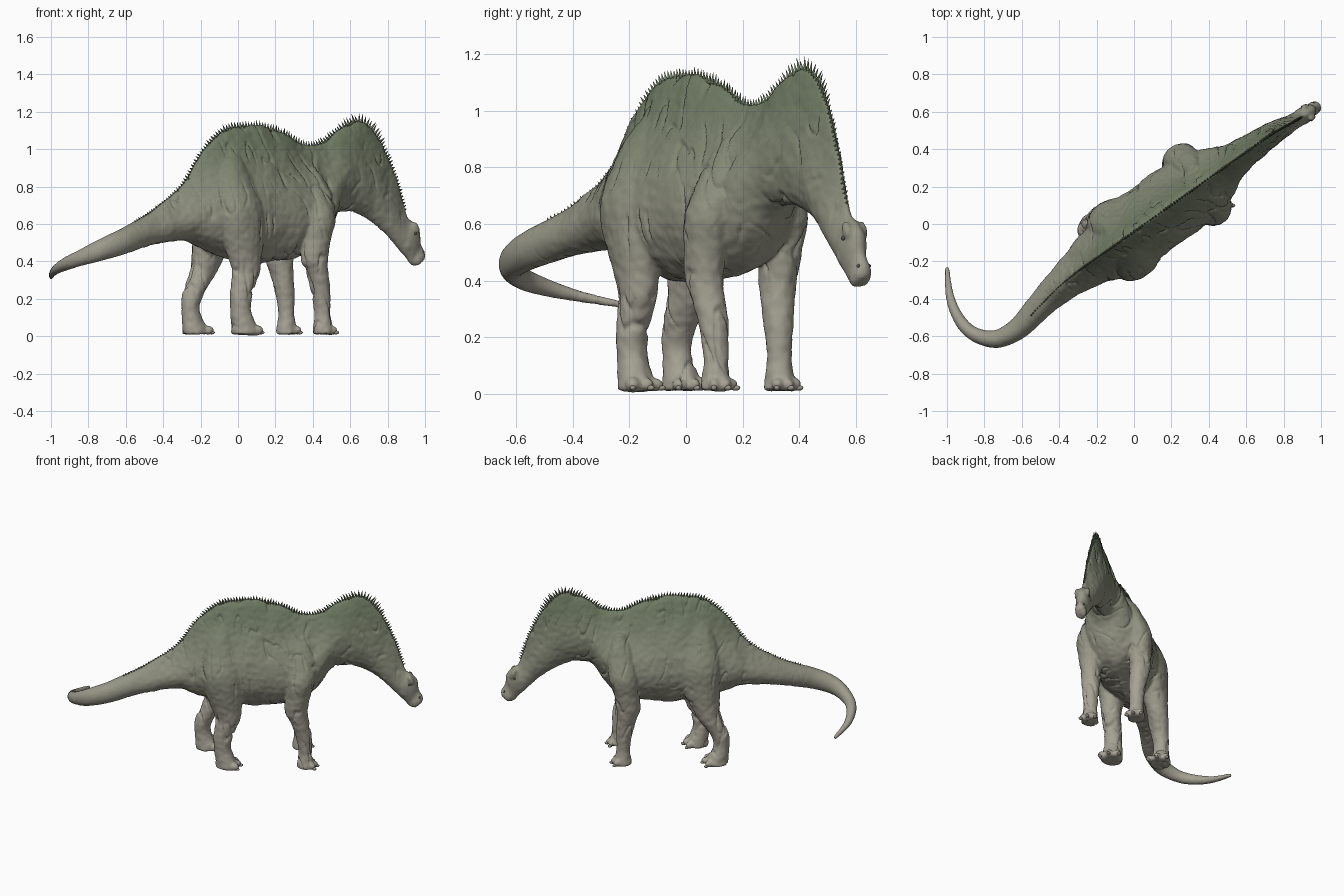
import bpy, bmesh, math, random
from mathutils import Vector, noise

if "Cube" in bpy.data.objects:
    bpy.data.objects.remove(bpy.data.objects["Cube"])

random.seed(4)
FWD = Vector((0.815, 0.58, 0))      # direction the animal walks
SIDE = Vector((-0.58, 0.815, 0))    # towards its left flank

# Skin materials graded from pale underside to green back
LEVELS = 14
LOW, HIGH = (0.38, 0.36, 0.295), (0.16, 0.195, 0.125)


def material(name, rgb):
    m = bpy.data.materials.new(name)
    m.diffuse_color = (*rgb, 1)
    m.use_nodes = True
    m.node_tree.nodes["Principled BSDF"].inputs["Base Color"].default_value = m.diffuse_color
    return m


skin = [material(f"skin_{i}", [a + (b - a) * i / (LEVELS - 1) for a, b in zip(LOW, HIGH)])
        for i in range(LEVELS)]
dark = material("dark", (0.1, 0.1, 0.08))
claw = material("claw", (0.32, 0.3, 0.25))
spine_mat = material("spine", (0.11, 0.14, 0.08))


def finish(bm, name, mats, smooth=True):
    bmesh.ops.recalc_face_normals(bm, faces=bm.faces)
    me = bpy.data.meshes.new(name)
    bm.to_mesh(me)
    bm.free()
    ob = bpy.data.objects.new(name, me)
    bpy.context.collection.objects.link(ob)
    for m in mats:
        me.materials.append(m)
    for p in me.polygons:
        p.use_smooth = smooth
    return ob


def spline(rows, steps):
    """Catmull-Rom through tuples of numbers."""
    out = []
    for i in range(len(rows) - 1):
        p = [rows[max(0, min(len(rows) - 1, i + k))] for k in (-1, 0, 1, 2)]
        for j in range(steps):
            t = j / steps
            out.append([0.5 * (2 * b + (c - a) * t + (2 * a - 5 * b + 4 * c - d) * t * t
                               + (3 * b - a - 3 * c + d) * t ** 3) for a, b, c, d in zip(*p)])
    out.append(list(rows[-1]))
    return out


def loft(bm, rings):
    vs = [[bm.verts.new(p) for p in r] for r in rings]
    n = len(vs[0])
    for a, b in zip(vs, vs[1:]):
        for i in range(n):
            bm.faces.new((a[i], a[(i + 1) % n], b[(i + 1) % n], b[i]))
    bm.faces.new(vs[0])
    bm.faces.new(vs[-1])


def blob(bm, centre, size, along):
    rot = Vector(along).to_track_quat('X', 'Z')
    for v in bmesh.ops.create_uvsphere(bm, u_segments=14, v_segments=10, radius=1)["verts"]:
        v.co = Vector(centre) + rot @ Vector([a * b for a, b in zip(v.co, size)])


def part_blob(name, centre, size, along, mat):
    b = bmesh.new()
    blob(b, centre, size, along)
    finish(b, name, [mat])


def smoothstep(a, b, x):
    t = max(0, min(1, (x - a) / (b - a)))
    return t * t * (3 - 2 * t)


# Half width of the sail-backed section, from belly to ridge
SAIL = [(0, 0), (.04, .42), (.12, .74), (.25, .97), (.38, 1), (.5, .9), (.62, .7),
        (.75, .47), (.88, .26), (.96, .13), (1, 0)]


def sail_width(t):
    for (a, u), (b, v) in zip(SAIL, SAIL[1:]):
        if t <= b:
            return u + (v - u) * (t - a) / (b - a)
    return 0


# Tail: x, y, top z, bottom z, half width
tail = [(-1.0, -.23, .327, .303, .011), (-.985, -.38, .365, .325, .022),
        (-.94, -.50, .41, .345, .03), (-.86, -.585, .455, .37, .037),
        (-.74, -.615, .52, .40, .048), (-.62, -.56, .575, .435, .058),
        (-.52, -.455, .63, .47, .07), (-.40, -.335, .715, .50, .09)]
# Torso, neck and head: top x, top z, bottom x, bottom z, half width
trunk = [(-.3, .81, -.3, .51, .115), (-.2, .97, -.2, .47, .15), (-.1, 1.09, -.09, .42, .18),
         (0, 1.125, 0, .40, .195), (.12, 1.125, .12, .39, .195), (.25, 1.085, .24, .405, .195),
         (.36, 1.025, .36, .44, .185), (.44, 1.035, .43, .52, .155), (.52, 1.09, .48, .615, .12),
         (.6, 1.14, .52, .655, .092), (.66, 1.15, .58, .665, .08), (.73, 1.09, .65, .65, .07),
         (.79, .98, .72, .61, .06), (.84, .87, .77, .565, .052), (.88, .74, .82, .515, .045),
         (.905, .64, .855, .475, .042), (.935, .61, .875, .45, .046), (.965, .565, .90, .42, .04),
         (.972, .50, .915, .395, .03), (.992, .45, .93, .382, .036), (.992, .42, .945, .376, .031),
         (.982, .40, .96, .384, .012)]


def axis_y(x):
    return 0.71 * x - 0.04 - 0.025 * smoothstep(.7, .92, x)


rows = [(x, y, zt, x, y, zb, w) for x, y, zt, zb, w in tail]
rows += [(xt, axis_y(xt), zt, xb, axis_y(xb), zb, w) for xt, zt, xb, zb, w in trunk]
stations = spline(rows, 7)
tops = [Vector(r[:3]) for r in stations]
bots = [Vector(r[3:6]) for r in stations]
mids = [(a + b) / 2 for a, b in zip(tops, bots)]

# Trunk from tail tip to snout
N = 44
rings = []
for i, r in enumerate(stations):
    d = mids[min(i + 1, len(mids) - 1)] - mids[max(i - 1, 0)]
    side = Vector((-d.y, d.x, 0)).normalized()
    k = smoothstep(-.6, -.2, mids[i].x) * (1 - smoothstep(.85, .91, mids[i].x))
    ring = []
    for j in range(N):
        s = math.sin(2 * math.pi * j / N)
        t = (1 - math.cos(2 * math.pi * j / N)) / 2
        w = (1 - k) * abs(s) + k * sail_width(t)
        ring.append(bots[i].lerp(tops[i], t) + side * (math.copysign(1, s) * w * r[6]))
    rings.append(ring)
flesh = bmesh.new()
loft(flesh, rings)

# Legs: z, blend from hip to foot, forward swing, inward lean, fore-aft radius, side radius
hind = [(.99, 0, 0, .09, .03, .02), (.86, 0, 0, .045, .1, .065), (.69, 0, .005, 0, .13, .09),
        (.54, .15, .015, 0, .122, .09), (.43, .4, .02, 0, .095, .074), (.34, .65, .02, 0, .076, .064),
        (.23, .95, -.012, 0, .06, .056), (.14, 1, -.02, 0, .052, .05),
        (.06, 1, 0, 0, .066, .06), (.012, 1, .01, 0, .076, .066)]
fore = [(.9, 0, .04, .09, .03, .02), (.78, 0, .035, .04, .08, .055), (.64, 0, .022, -.003, .092, .074),
        (.52, 0, .002, 0, .082, .072), (.41, .1, -.015, 0, .075, .064), (.34, .35, -.008, 0, .06, .058),
        (.24, .75, 0, 0, .05, .051), (.12, 1, .002, 0, .042, .044),
        (.05, 1, .003, 0, .052, .052), (.012, 1, .006, 0, .058, .057)]


def leg(name, table, hip, foot, sgn):
    hip, foot = Vector((*hip, 0)), Vector((*foot, 0))
    rings = []
    for z, t, swing, lean, rs, rl in spline(table, 5):
        c = hip.lerp(foot, t) + FWD * swing - SIDE * sgn * lean + Vector((0, 0, z))
        rings.append([c + FWD * math.cos(a) * rs + SIDE * math.sin(a) * rl
                      for a in (2 * math.pi * j / 24 for j in range(24))])
    loft(flesh, rings)
    # Toes swell out of the foot, each with a blunt claw
    reach = table[-1][4] + table[-1][2]
    for n, ang in enumerate((-.7, 0, .7)):
        out = FWD * math.cos(ang) + SIDE * math.sin(ang)
        c = foot + out * (reach - .016)
        blob(flesh, c + Vector((0, 0, .032)), (.034, .024, .024), out)
        part_blob(f"{name}_claw_{n}", c + out * .024 + Vector((0, 0, .02)), (.018, .011, .01),
                  out, claw)


leg("hind_leg_right", hind, (.012, -.195), (.03, -.18), -1)
leg("hind_leg_left", hind, (-.135, .025), (-.235, -.018), 1)
leg("front_leg_right", fore, (.418, .068), (.452, .105), -1)
leg("front_leg_left", fore, (.23, .335), (.258, .328), 1)

# Face details, mirrored across the head
down = Vector((.05, .036, -.15)).normalized()
for label, s in (("left", 1), ("right", -1)):
    def at(x, z, off):
        return Vector((x, axis_y(x), z)) + SIDE * s * off
    blob(flesh, at(.932, .578, .034), (.036, .016, .018), down)
    blob(flesh, at(.895, .49, .028), (.036, .014, .024), down)
    blob(flesh, at(.95, .41, .022), (.034, .014, .013), down)
    part_blob(f"eye_{label}", at(.925, .55, .044), (.008, .006, .008), down, dark)
    part_blob(f"nostril_{label}", at(.978, .452, .024), (.007, .006, .006), down, dark)

# Fuse trunk, legs and toes into one skin
body = finish(flesh, "body", skin)
fuse = body.modifiers.new("fuse", 'REMESH')
fuse.mode, fuse.voxel_size, fuse.use_smooth_shade = 'VOXEL', 0.0085, True
soft = body.modifiers.new("soften", 'SMOOTH')
soft.factor, soft.iterations = 0.5, 3
bpy.context.view_layer.update()
fused = bpy.data.meshes.new_from_object(body.evaluated_get(bpy.context.evaluated_depsgraph_get()))
body.modifiers.clear()
body.data = fused

# Skin folds running mostly up and down, fading out on the head and tail
moves = []
for v in fused.vertices:
    p = v.co
    s, l, z = p.dot(FWD), p.dot(SIDE), p.z
    big = noise.noise(Vector((s * 10, l * 10, z * 4)))
    fold = abs(noise.noise(Vector((s * 15 + z * 4, l * 8, z * 3.5 - s * 4))))
    patch = smoothstep(-.1, .3, noise.noise(p * 6 + Vector((3, 1, 7))))
    amp = .2 + .8 * smoothstep(-.6, -.25, p.x) * (1 - smoothstep(.8, .92, p.x))
    crease = -.011 * patch * max(0, 1 - fold / .1)
    moves.append(v.normal * amp * (.009 * big + crease + .003 * noise.noise(p * 32) + .001))
for v, m in zip(fused.vertices, moves):
    v.co += m
for m in skin[len(fused.materials):]:
    fused.materials.append(m)
for p in fused.polygons:
    p.use_smooth = True
    f = (p.center.z - 0.3) / 0.75 + random.uniform(-.03, .03)
    p.material_index = max(0, min(LEVELS - 1, int(f * LEVELS)))

# Row of spines along the ridge
bm = bmesh.new()
travelled = 0
for i in range(1, len(tops)):
    a, b = tops[i - 1], tops[i]
    seg = (b - a).length
    if not (-.55 < b.x < .9 and b.z > .62):
        continue
    run = (b - a).normalized()
    side = Vector((-run.y, run.x, 0)).normalized()
    while travelled < seg:
        p = a + run * travelled
        h = .013 + .012 * smoothstep(-.4, -.1, p.x) + .016 * smoothstep(.45, .62, p.x)
        h *= (1 - .7 * smoothstep(.7, .86, p.x)) * random.uniform(.75, 1.2)
        up = run.cross(side).normalized() - run * random.uniform(0, .3)
        base = p - up * .014
        ring = [bm.verts.new(base + run * .011 * u + side * .009 * v)
                for u, v in ((1, 0), (0, 1), (-1, 0), (0, -1))]
        tip = bm.verts.new(p + up * h)
        for q in range(4):
            bm.faces.new((ring[q], ring[(q + 1) % 4], tip))
        bm.faces.new(ring[::-1])
        travelled += .018
    travelled -= seg
finish(bm, "back_spines", [spine_mat], smooth=False)
